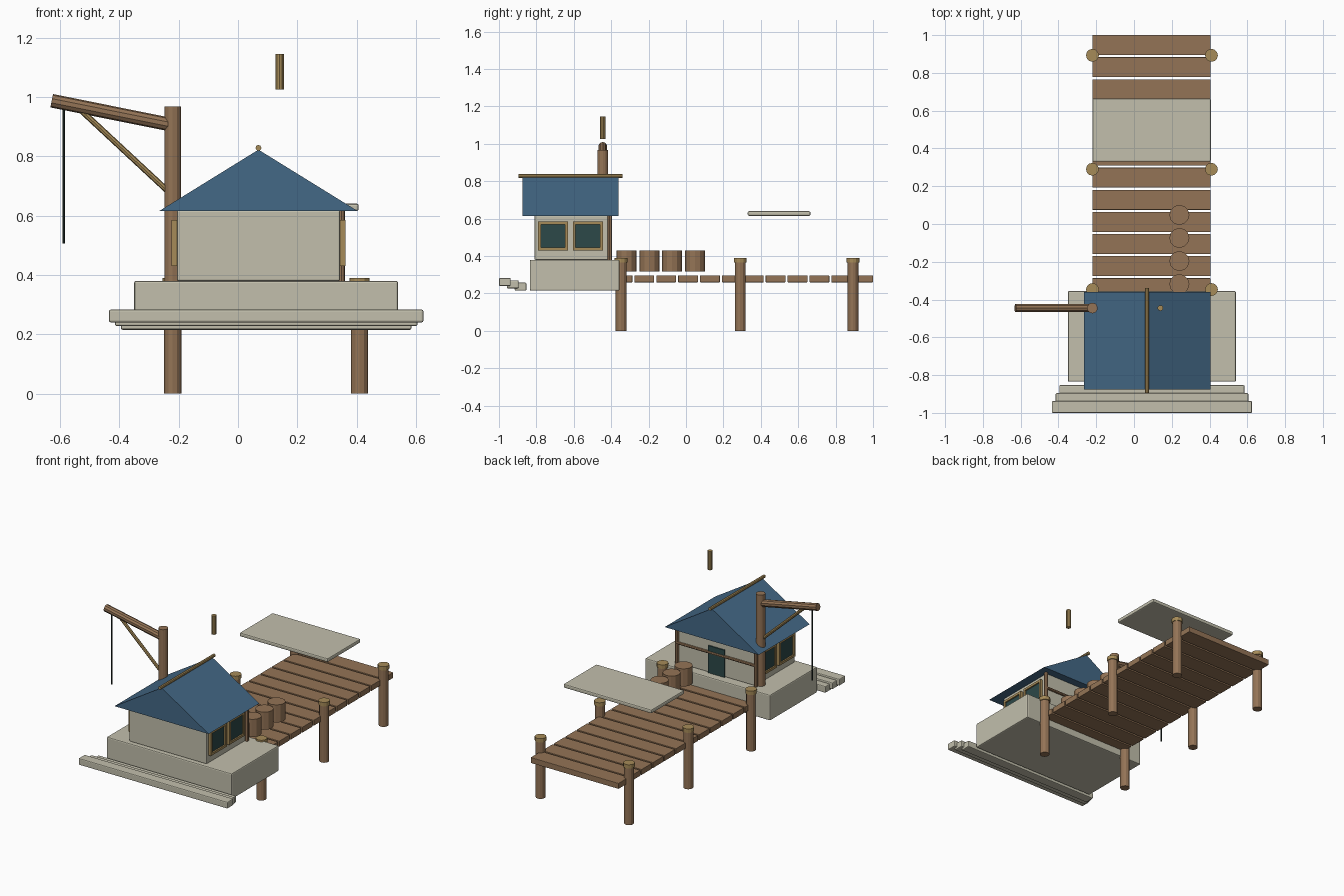
import bpy
import bmesh
from math import radians
from mathutils import Vector

cube = bpy.data.objects.get("Cube")
if cube:
    bpy.data.objects.remove(cube, do_unlink=True)


def material(name, srgb):
    col = [(c / 255 / 12.92 if c < 11 else ((c / 255 + 0.055) / 1.055) ** 2.4) for c in srgb] + [1]
    m = bpy.data.materials.new(name)
    m.use_nodes = True
    m.diffuse_color = col
    m.node_tree.nodes["Principled BSDF"].inputs["Base Color"].default_value = col
    return m


STONE = material("pale stone", (194, 191, 172))
WOOD = material("brown wood", (148, 116, 86))
TAN = material("tan wood", (166, 139, 88))
BLUE = material("roof blue", (68, 104, 134))
GLASS = material("dark teal", (44, 72, 72))
ROPE = material("dark rope", (28, 40, 36))


def finish(name, bm, mat):
    bmesh.ops.recalc_face_normals(bm, faces=bm.faces)
    me = bpy.data.meshes.new(name)
    bm.to_mesh(me)
    bm.free()
    me.materials.append(mat)
    ob = bpy.data.objects.new(name, me)
    bpy.context.scene.collection.objects.link(ob)
    return ob


def box(name, xs, ys, zs, mat, bevel=0):
    """Box spanning three (low, high) ranges."""
    bm = bmesh.new()
    bmesh.ops.create_cube(bm, size=1)
    for v in bm.verts:
        v.co = [r[0] if c < 0 else r[1] for c, r in zip(v.co, (xs, ys, zs))]
    ob = finish(name, bm, mat)
    if bevel:
        mod = ob.modifiers.new("soft_edges", "BEVEL")
        mod.width = bevel
        mod.segments = 2
    return ob


def rod(name, a, b, radius, mat, sides=10):
    """Faceted cylinder between two points."""
    a, b = Vector(a), Vector(b)
    bm = bmesh.new()
    bmesh.ops.create_cone(bm, cap_ends=True, segments=sides, radius1=radius,
                          radius2=radius, depth=(b - a).length)
    ob = finish(name, bm, mat)
    ob.location = (a + b) / 2
    ob.rotation_euler = (b - a).to_track_quat("Z", "Y").to_euler()
    return ob


# Stone foundation, walls and front steps
MID = 0.069
box("foundation", (-0.35, 0.54), (-0.835, -0.355), (0.215, 0.38), STONE, 0.007)
box("house_walls", (MID - 0.275, MID + 0.275), (-0.81, -0.41), (0.38, 0.617), STONE, 0.005)
for i in range(3):
    half = 0.53 - 0.02 * i
    y = -1 + 0.042 * i
    z = 0.24 - 0.0125 * i
    box(f"step_{i + 1}", (0.095 - half, 0.095 + half), (y, y + 0.063), (z, z + 0.043), STONE, 0.006)

# Gabled roof with ridge pole
bm = bmesh.new()
ends = []
for y in (-0.875, -0.36):
    ends.append([bm.verts.new((MID + x, y, z)) for x, z in ((-0.335, 0.615), (0.335, 0.615), (0, 0.822))])
front, back = ends
bm.faces.new(front)
bm.faces.new(back)
for i in range(3):
    j = (i + 1) % 3
    bm.faces.new((front[i], front[j], back[j], back[i]))
finish("roof", bm, BLUE)
rod("ridge_pole", (MID, -0.895, 0.828), (MID, -0.34, 0.828), 0.01, TAN, 8)
rod("chimney_pipe", (0.14, -0.445, 1.025), (0.14, -0.445, 1.145), 0.015, TAN)

# Framed windows on both side walls
for side, label in ((1, "left"), (-1, "right")):
    def span(lo, hi):
        return sorted((MID + side * lo, MID + side * hi))
    for n, yc in enumerate((-0.711, -0.525)):
        y0, y1, z0, z1, t = yc - 0.08, yc + 0.08, 0.43, 0.585, 0.015
        name = f"{label}_window_{n + 1}"
        box(name + "_pane", span(0.27, 0.284), (y0 + t, y1 - t), (z0 + t, z1 - t), GLASS)
        for part, ys, zs in (("sill", (y0, y1), (z0, z0 + t)), ("head", (y0, y1), (z1 - t, z1)),
                             ("jamb_a", (y0, y0 + t), (z0 + t, z1 - t)),
                             ("jamb_b", (y1 - t, y1), (z0 + t, z1 - t))):
            box(f"{name}_{part}", span(0.27, 0.293), ys, zs, TAN)
    # Corner post of the porch wall
    px = MID + side * 0.28
    rod(f"{label}_corner_post", (px, -0.408, 0.38), (px, -0.408, 0.617), 0.012, WOOD, 8)

# Back door and rail
box("back_door", (MID - 0.06, MID + 0.055), (-0.412, -0.402), (0.38, 0.555), GLASS)
rod("back_rail", (MID - 0.28, -0.405, 0.513), (MID + 0.28, -0.405, 0.513), 0.009, WOOD, 8)

# Dock planks
for i in range(12):
    yc = 0.947 - 0.117 * i
    box(f"dock_plank_{i + 1}", (-0.22, 0.405), (yc - 0.053, yc + 0.053), (0.26, 0.296), WOOD, 0.002)

# Dock piles with tan caps
for x in (-0.22, 0.41):
    for y in (-0.347, 0.29, 0.893):
        rod("dock_pile", (x, y, 0), (x, y, 0.37), 0.029, WOOD, 12)
        rod("pile_cap", (x, y, 0.365), (x, y, 0.39), 0.034, TAN, 12)

# Row of barrels
for i in range(4):
    y = 0.048 - 0.122 * i
    rod(f"barrel_{i + 1}", (0.24, y, 0.317), (0.24, y, 0.43), 0.053, WOOD, 12)

# Raised stone canopy slab
box("canopy_slab", (-0.22, 0.407), (0.33, 0.665), (0.615, 0.64), STONE, 0.007)

# Crane
CX, CY = -0.22, -0.445
rod("crane_post", (CX, CY, 0.38), (CX, CY, 0.967), 0.028, WOOD, 12)
rod("crane_arm", (-0.628, CY, 0.987), (CX, CY, 0.905), 0.023, WOOD)
rod("crane_brace", (-0.535, CY, 0.96), (CX, CY, 0.667), 0.01, TAN, 8)
rod("crane_rope", (-0.587, CY, 0.505), (-0.587, CY, 0.965), 0.005, ROPE, 6)
